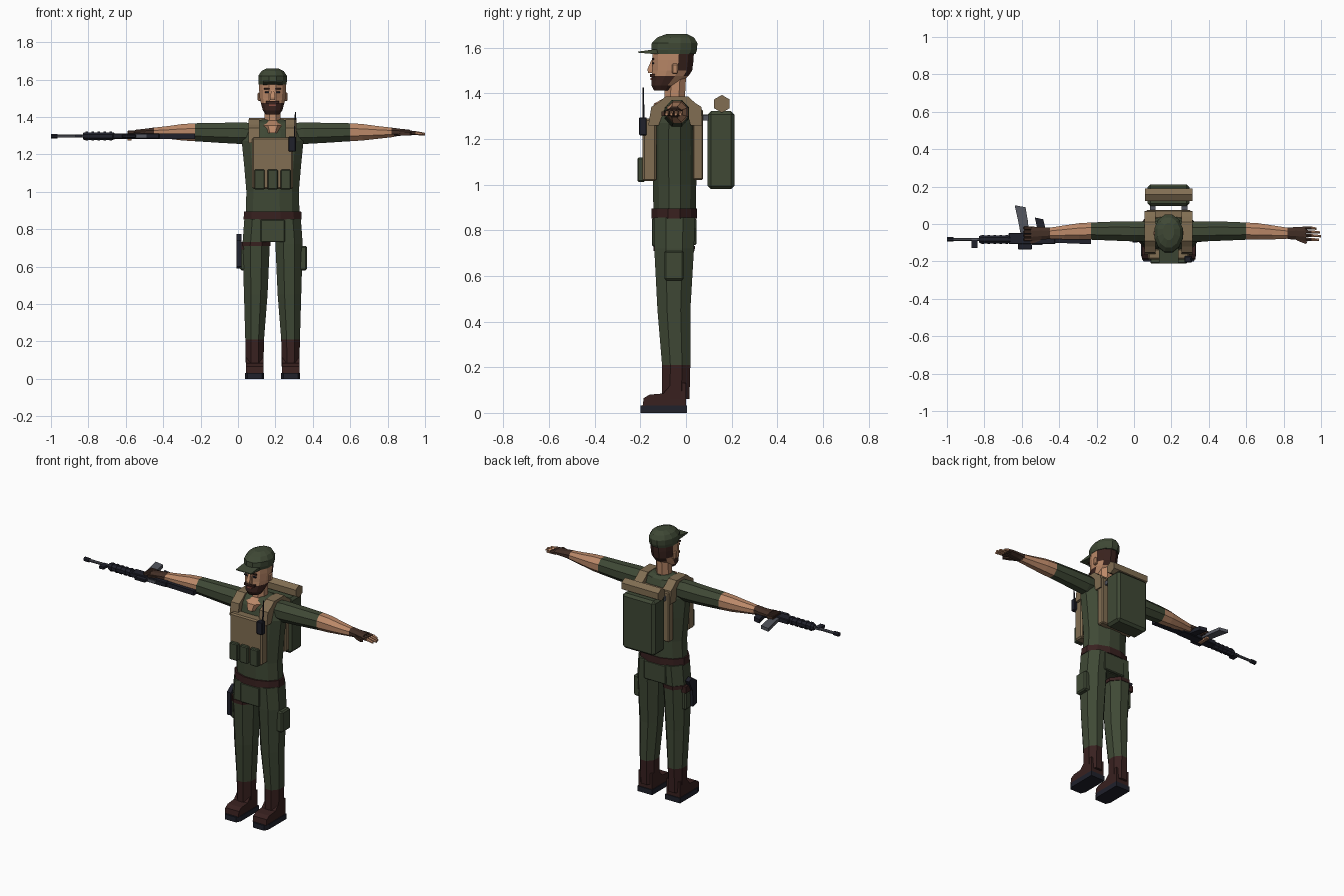
import bpy, bmesh, math
from mathutils import Vector

cube = bpy.data.objects.get("Cube")
if cube:
    bpy.data.objects.remove(cube, do_unlink=True)

CX = 0.185  # the body's centre line


def material(name, *rgb):
    m = bpy.data.materials.new(name)
    m.use_nodes = True
    m.diffuse_color = (*rgb, 1)
    m.node_tree.nodes["Principled BSDF"].inputs["Base Color"].default_value = (*rgb, 1)
    return m


GREEN = material("olive green", .050, .066, .036)
TAN = material("tan canvas", .22, .155, .085)
SKIN = material("skin", .50, .25, .14)
LEATHER = material("dark leather", .040, .015, .014)
HAIR = material("hair", .042, .017, .013)
GLOVE = material("glove brown", .055, .028, .019)
BLACK = material("blue black", .014, .015, .024)
GREY = material("gun grey", .09, .095, .115)
LIP = material("lip red", .25, .07, .05)


def finish(name, bm, mats, rule=None):
    bmesh.ops.recalc_face_normals(bm, faces=bm.faces)
    if rule:
        for f in bm.faces:
            f.material_index = rule(f.calc_center_median())
    me = bpy.data.meshes.new(name)
    bm.to_mesh(me)
    bm.free()
    for m in mats:
        me.materials.append(m)
    ob = bpy.data.objects.new(name, me)
    bpy.context.collection.objects.link(ob)
    return ob


def place(axis, t, a, b):
    return {"x": (t, a, b), "y": (a, t, b), "z": (a, b, t)}[axis]


def skin_rings(bm, rings):
    n = len(rings[0])
    for lo, hi in zip(rings, rings[1:]):
        for i in range(n):
            j = (i + 1) % n
            bm.faces.new((lo[i], lo[j], hi[j], hi[i]))
    bm.faces.new(rings[0])
    bm.faces.new(rings[-1])


def loft(name, axis, sections, mats, rule=None, n=8):
    """Flat-sided tube through sections (position, centre a, centre b, radius a, radius b)."""
    bm = bmesh.new()
    k = 1 / math.cos(math.pi / n)
    rings = []
    for t, a, b, ra, rb in sections:
        angles = [(i + .5) * math.tau / n for i in range(n)]
        rings.append([bm.verts.new(place(axis, t, a + k * ra * math.cos(g), b + k * rb * math.sin(g)))
                      for g in angles])
    skin_rings(bm, rings)
    return finish(name, bm, mats, rule)


def prism(name, axis, lo, hi, outline, mat):
    """Outline extruded along an axis."""
    bm = bmesh.new()
    skin_rings(bm, [[bm.verts.new(place(axis, t, *p)) for p in outline] for t in (lo, hi)])
    return finish(name, bm, [mat])


def box(name, x, y, z, mat, bevel=0):
    bm = bmesh.new()
    bmesh.ops.create_cube(bm, size=1)
    for v in bm.verts:
        v.co = Vector([r[0] + (c + .5) * (r[1] - r[0]) for c, r in zip(v.co, (x, y, z))])
    if bevel:
        bmesh.ops.bevel(bm, geom=bm.edges[:], offset=bevel, segments=1, affect='EDGES')
    return finish(name, bm, [mat])


def side_x(s, a, b):
    return sorted((CX + s * a, CX + s * b))


# Torso, belt and hips
loft("torso", "z", [(.85, CX, -.05, .145, .092), (1.0, CX, -.05, .14, .095), (1.15, CX, -.05, .153, .097),
                    (1.27, CX, -.05, .165, .095), (1.335, CX, -.045, .15, .083),
                    (1.37, CX, -.04, .12, .065), (1.385, CX, -.04, .06, .045)], [GREEN], n=12)
loft("belt", "z", [(.852, CX, -.052, .155, .1), (.895, CX, -.052, .153, .1)], [LEATHER], n=12)
loft("hips", "z", [(.73, CX, -.05, .1, .08), (.855, CX, -.05, .148, .092)], [GREEN], n=12)
box("front_flap", (CX - .065, CX + .065), (-.15, -.1), (.73, .852), GREEN, .005)
box("back_flap", (CX - .075, CX + .075), (0, .045), (.735, .852), GREEN, .005)

# Legs and boots
for s, side in ((1, "left"), (-1, "right")):
    loft(side + "_leg", "z", [(.06, CX + s * .096, -.045, .047, .06), (.21, CX + s * .096, -.043, .05, .062),
                              (.45, CX + s * .09, -.053, .063, .072), (.72, CX + s * .088, -.052, .073, .087),
                              (.855, CX + s * .078, -.05, .073, .09)],
         [LEATHER, GREEN], lambda c: int(c.z > .21))
    prism(side + "_boot", "x", *side_x(s, .049, .143),
          [(-.19, .03), (-.185, .065), (-.16, .08), (-.1, .085), (-.06, .13), (0, .13), (0, .03)], LEATHER)
    prism(side + "_sole", "z", 0, .032,
          [(CX + s * a, b) for a, b in ((.058, -.2), (.135, -.2), (.147, -.17), (.147, .005), (.045, .005),
                                        (.045, -.17))], BLACK)
box("left_thigh_pocket", side_x(1, .14, .185), (-.095, -.01), (.58, .71), GREEN, .008)
loft("thigh_strap", "z", [(.71, CX - .088, -.052, .077, .09), (.732, CX - .087, -.052, .077, .091)], [LEATHER])
box("holster", side_x(-1, .145, .175), (-.09, -.01), (.58, .72), GREEN, .008)
box("holster_band", side_x(-1, .145, .18), (-.095, -.005), (.69, .73), LEATHER)
prism("pistol", "x", *side_x(-1, .165, .192),
      [(-.1, .6), (-.06, .59), (-.055, .69), (-.02, .76), (-.05, .775), (-.1, .74)], BLACK)

# Neck and head
loft("neck", "z", [(1.315, CX, -.085, .035, .066), (1.355, CX, -.07, .06, .07), (1.38, CX, -.05, .042, .045),
                   (1.47, CX, -.045, .042, .045)], [SKIN])


def face_colour(c):
    if c.z < 1.475 and c.y < -.07:
        return 1
    if c.y > -.035 and c.z > 1.495 or c.y > .005 and c.z > 1.465:
        return 1
    return 0


loft("head", "z", [(1.412, CX, -.1, .036, .04), (1.435, CX, -.095, .052, .056), (1.475, CX, -.07, .063, .08),
                   (1.5, CX, -.06, .069, .087), (1.545, CX, -.057, .072, .09), (1.59, CX, -.055, .072, .09)],
     [SKIN, HAIR], face_colour, n=12)
loft("nose", "z", [(1.49, CX, -.148, .013, .018), (1.505, CX, -.15, .013, .019), (1.545, CX, -.143, .007, .009)],
     [SKIN], n=4)
box("moustache", (CX - .034, CX + .034), (-.157, -.12), (1.472, 1.485), HAIR)
box("mouth", (CX - .018, CX + .018), (-.155, -.148), (1.459, 1.467), LIP)
for s, side in ((1, "left"), (-1, "right")):
    box(side + "_ear", side_x(s, .06, .08), (-.062, -.035), (1.485, 1.53), SKIN, .005)
    box(side + "_eye", side_x(s, .018, .04), (-.149, -.141), (1.528, 1.536), BLACK)
    box(side + "_eyebrow", side_x(s, .014, .045), (-.15, -.141), (1.546, 1.554), HAIR)

# Cap
loft("cap", "z", [(1.573, CX, -.052, .074, .094), (1.59, CX, -.052, .076, .1), (1.62, CX, -.05, .076, .1),
                  (1.645, CX, -.045, .06, .08), (1.66, CX, -.04, .03, .045)], [GREEN], n=12)
prism("cap_brim", "x", CX - .052, CX + .052,
      [(-.21, 1.578), (-.21, 1.583), (-.14, 1.592), (-.1, 1.59), (-.1, 1.572), (-.14, 1.572)], GREEN)

# Arms, with bare forearms and gloves
for s, side in ((1, "left"), (-1, "right")):
    loft(side + "_arm", "x", [(CX + s * t, y, z, ry, rz) for t, y, z, ry, rz in (
        (.09, -.04, 1.315, .05, .05), (.165, -.04, 1.313, .054, .058), (.29, -.038, 1.315, .051, .053),
        (.415, -.038, 1.318, .046, .048), (.48, -.04, 1.318, .044, .044), (.56, -.045, 1.317, .037, .034),
        (.65, -.05, 1.317, .028, .024))], [GREEN, SKIN], lambda c: int(abs(c.x - CX) > .415))
    loft(side + "_palm", "x", [(CX + s * t, y, 1.318, ry, rz) for t, y, ry, rz in (
        (.635, -.05, .03, .025), (.68, -.05, .034, .019), (.735, -.053, .039, .013))], [GLOVE])
    for i in range(4):
        y = -.082 + i * .02
        reach = (.805, .815, .81, .79)[i]
        if s > 0:
            loft("left_finger_%d" % (i + 1), "x",
                 [(CX + .73, y, 1.316, .009, .01), (CX + .765, y, 1.314, .008, .009),
                  (CX + reach, y - .003, 1.308, .006, .006)],
                 [GLOVE, SKIN], lambda c: int(c.x > CX + .766), n=6)
        else:
            box("right_finger_%d" % (i + 1), (CX - .775, CX - .73), (y - .009, y + .009), (1.3, 1.328), GLOVE, .004)
            box("right_fingertip_%d" % (i + 1), (CX - .775, CX - .755), (y - .008, y + .008), (1.275, 1.301), SKIN)
    prism(side + "_thumb", "z", 1.3, 1.32,
          [(CX + s * a, b) for a, b in ((.66, -.07), (.69, -.09), (.735, -.107), (.742, -.095), (.71, -.075))],
          GLOVE)

# Vest, pouches and shoulder straps
box("chest_plate", (CX - .11, CX + .11), (-.19, -.13), (1.015, 1.29), TAN, .008)
box("back_plate", (CX - .12, CX + .12), (.03, .075), (1.02, 1.33), TAN, .006)
for i in (-1, 0, 1):
    box("pouch_%d" % (i + 2), (CX + i * .07 - .028, CX + i * .07 + .028), (-.212, -.18), (1.012, 1.118), GREEN, .005)
for s, side in ((1, "left"), (-1, "right")):
    prism(side + "_shoulder_strap", "x", *side_x(s, .07, .128),
          [(-.165, 1.26), (-.152, 1.34), (-.12, 1.36), (-.09, 1.385), (.01, 1.385), (.04, 1.358), (.068, 1.34),
           (.07, 1.26), (.02, 1.26), (.0, 1.34), (-.09, 1.34), (-.12, 1.26)], TAN)
    box(side + "_pack_strap", side_x(s, .07, .1), (.06, .11), (1.28, 1.305), GREY)

# Radio
box("radio", (CX + .085, CX + .125), (-.205, -.172), (1.215, 1.295), BLACK, .004)
loft("radio_antenna", "z", [(1.29, CX + .117, -.187, .004, .004), (1.425, CX + .122, -.187, .003, .003)], [BLACK], n=6)

# Backpack and bedroll
box("backpack", (CX - .112, CX + .112), (.095, .212), (.98, 1.322), GREEN, .015)
prism("bedroll", "x", CX - .127, CX + .127,
      [(.157 + .039 * math.sin(i * math.pi / 3), 1.354 + .039 * math.cos(i * math.pi / 3)) for i in range(6)], TAN)

# Rifle, held on its side with the sights toward the front
GY, GZ = -.082, 1.297


def barrel(name, mat, *steps):
    return loft(name, "x", [(x, GY, GZ, r, r) for x, r in steps], [mat])


barrel("rifle_muzzle", BLACK, (-1.0, .012), (-.965, .012))
barrel("rifle_barrel", GREY, (-.97, .008), (-.82, .008))
barrel("rifle_handguard", BLACK, (-.83, .016), (-.82, .021), (-.68, .021), (-.66, .018))
for i in range(5):
    x = -.815 + i * .032
    barrel("rifle_rib_%d" % (i + 1), BLACK, (x, .024), (x + .014, .024))
box("rifle_front_sight", (-.87, -.838), (-.127, -.075), (1.289, 1.305), BLACK)
box("rifle_receiver", (-.67, -.42), (-.108, -.048), (1.282, 1.312), BLACK, .004)
box("rifle_ejection_cover", (-.55, -.49), (-.113, -.06), (1.288, 1.306), GREY)
box("rifle_rear_sight", (-.62, -.545), (-.137, -.1), (1.288, 1.306), BLACK, .004)
prism("rifle_magazine", "z", 1.287, 1.307,
      [(-.605, -.06), (-.56, -.06), (-.568, .02), (-.58, .09), (-.638, .1), (-.62, .02)], GREY)
prism("rifle_grip", "z", 1.285, 1.309, [(-.51, -.06), (-.465, -.06), (-.485, .025), (-.53, .035)], BLACK)
prism("rifle_stock", "z", 1.283, 1.311,
      [(-.43, -.1), (-.23, -.108), (-.23, -.02), (-.26, -.02), (-.36, -.055), (-.43, -.06)], BLACK)
